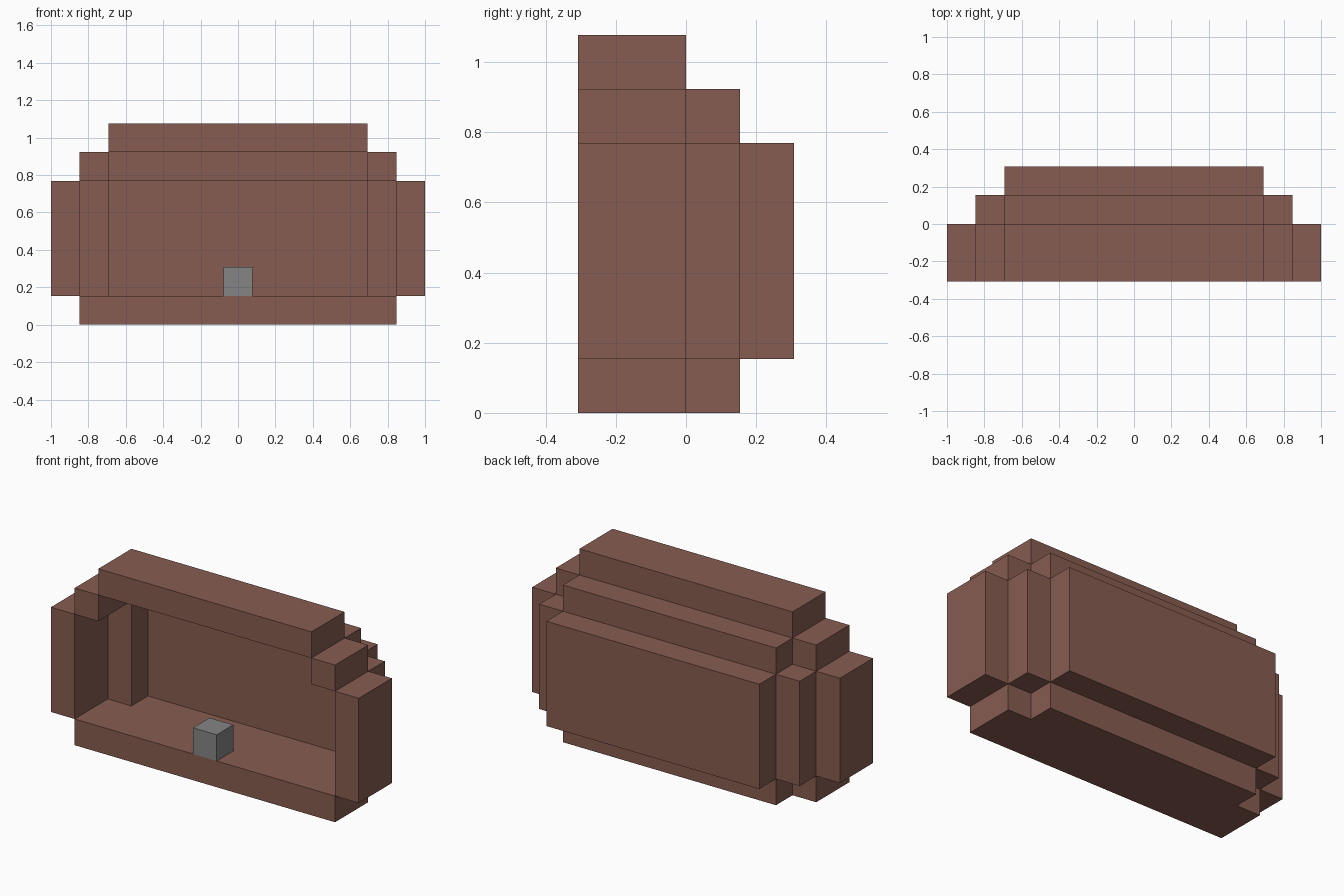
import bpy
import bmesh

U = 2 / 13  # block unit: the model is 13 blocks wide

default = bpy.data.objects.get("Cube")
if default:
    bpy.data.objects.remove(default, do_unlink=True)


def material(name, color):
    mat = bpy.data.materials.new(name)
    mat.use_nodes = True
    mat.diffuse_color = color
    mat.node_tree.nodes["Principled BSDF"].inputs["Base Color"].default_value = color
    return mat


brown = material("brown", (0.242, 0.107, 0.082, 1))
grey = material("grey", (0.235, 0.235, 0.235, 1))


def prism(name, outline, z0, z1, mat):
    """Extrude a plan outline, given in block units, from z0 up to z1."""
    bm = bmesh.new()
    face = bm.faces.new([bm.verts.new((x * U, y * U, z0 * U)) for x, y in outline])
    top = bmesh.ops.extrude_face_region(bm, geom=[face])["geom"]
    verts = [g for g in top if isinstance(g, bmesh.types.BMVert)]
    bmesh.ops.translate(bm, verts=verts, vec=(0, 0, (z1 - z0) * U))
    bmesh.ops.recalc_face_normals(bm, faces=bm.faces)
    mesh = bpy.data.meshes.new(name)
    bm.to_mesh(mesh)
    bm.free()
    mesh.materials.append(mat)
    obj = bpy.data.objects.new(name, mesh)
    bpy.context.collection.objects.link(obj)
    return obj


def box(name, x, y, z, mat=brown):
    outline = [(x[0], y[0]), (x[1], y[0]), (x[1], y[1]), (x[0], y[1])]
    return prism(name, outline, z[0], z[1], mat)


IN, MID, OUT = 4.5, 5.5, 6.5   # half widths of the stepped shell
FRONT = (-2, 0)                # depth of the front ring

# Floor slab with notched back corners
right_half = [(MID, -2), (MID, 0), (IN, 0), (IN, 1)]
left_half = [(-x, y) for x, y in reversed(right_half)]
prism("floor", right_half + left_half, 0, 1, brown)

# Back wall, beam above it and ceiling
box("back_wall", (-IN, IN), (1, 2), (1, 5))
box("back_top_beam", (-IN, IN), (0, 1), (5, 6))
box("ceiling", (-IN, IN), FRONT, (6, 7))

# Mirrored side walls, back corner posts and shoulders
for side, s in (("left", 1), ("right", -1)):
    inner = sorted((s * IN, s * MID))
    outer = sorted((s * MID, s * OUT))
    box(side + "_wall", outer, FRONT, (1, 5))
    box(side + "_back_post", inner, (0, 1), (1, 5))
    box(side + "_shoulder", inner, FRONT, (5, 6))

# Small block at the front of the floor
box("small_block", (-0.5, 0.5), (-2, -1), (1, 2), grey)
